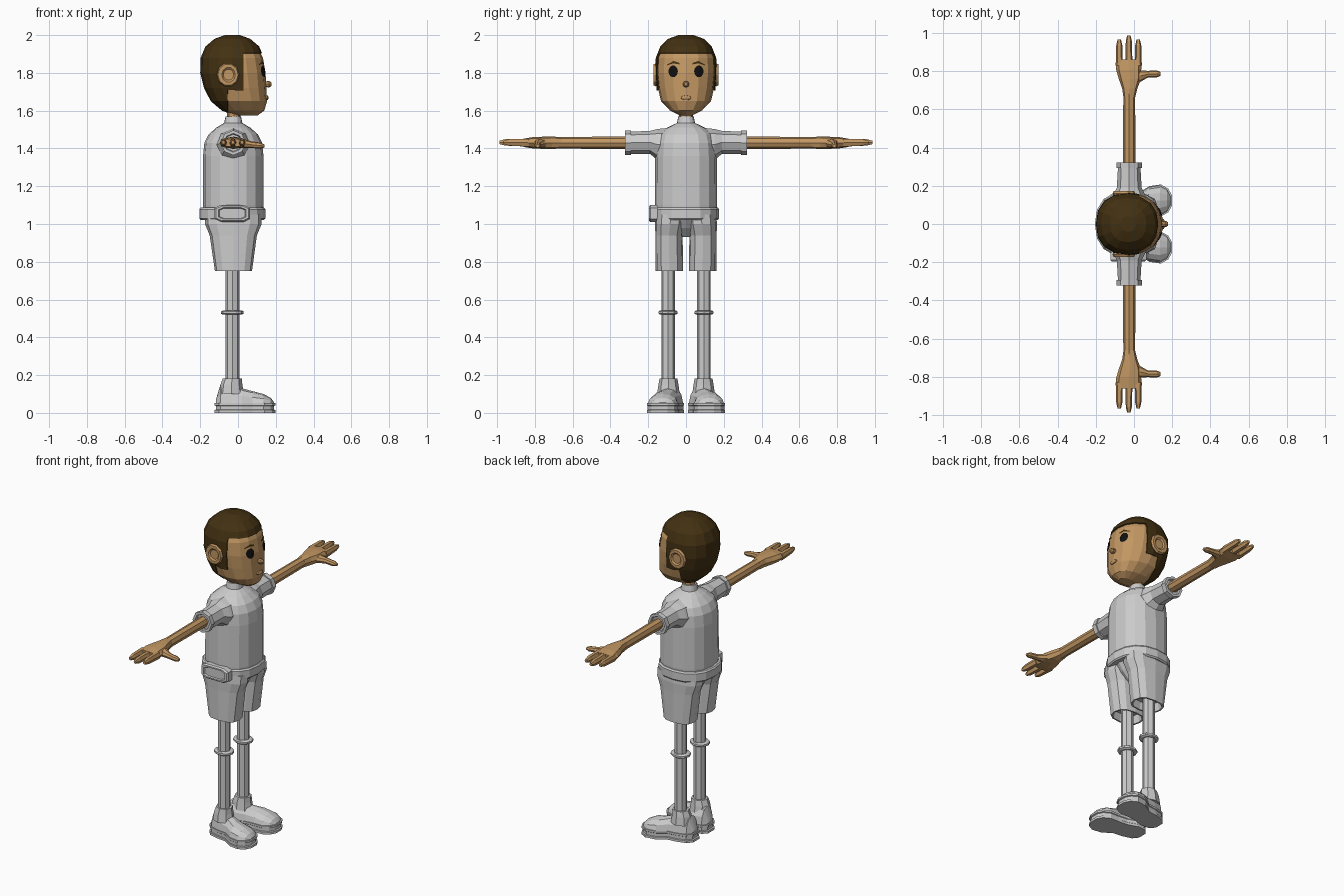
import bpy, bmesh, math
from mathutils import Vector
from mathutils.bvhtree import BVHTree


def material(name, rgb):
    m = bpy.data.materials.new(name)
    m.diffuse_color = (*rgb, 1)
    return m


GREY = material("light grey", (0.6, 0.6, 0.6))
SKIN = material("tan skin", (0.54, 0.31, 0.125))
HAIR = material("dark brown", (0.055, 0.03, 0.006))
BLACK = material("black", (0.005, 0.005, 0.005))


def finish(name, bm, mat, mirror=False):
    bmesh.ops.recalc_face_normals(bm, faces=bm.faces[:])
    me = bpy.data.meshes.new(name)
    bm.to_mesh(me)
    bm.free()
    me.materials.append(mat)
    ob = bpy.data.objects.new(name, me)
    bpy.context.collection.objects.link(ob)
    if mirror:
        mod = ob.modifiers.new("mirror", 'MIRROR')
        mod.use_axis = (False, True, False)
    return ob


def skin_rings(rings):
    """Closed mesh through a list of point rings."""
    bm = bmesh.new()
    vs = [[bm.verts.new(p) for p in r] for r in rings]
    n = len(vs[0])
    for a, b in zip(vs, vs[1:]):
        for i in range(n):
            j = (i + 1) % n
            bm.faces.new((a[i], a[j], b[j], b[i]))
    bm.faces.new(vs[0])
    bm.faces.new(vs[-1])
    return bm


def loft_bm(rings, n=8, axis='z', p=2.0, phase=0.0, floor=None):
    """rings: (position on axis, centre a, centre b, radius a, radius b)."""
    out = []
    for t, ca, cb, ra, rb in rings:
        pts = []
        for i in range(n):
            w = 2 * math.pi * (i + phase) / n
            c, s = math.cos(w), math.sin(w)
            a = ca + ra * math.copysign(abs(c) ** (2 / p), c)
            b = cb + rb * math.copysign(abs(s) ** (2 / p), s)
            if floor is not None:
                b = max(b, floor)
            pts.append({'z': (a, b, t), 'y': (a, t, b), 'x': (t, a, b)}[axis])
        out.append(pts)
    return skin_rings(out)


def loft(name, rings, mat, mirror=False, **kw):
    return finish(name, loft_bm(rings, **kw), mat, mirror)


# Head and hair share one set of rings
HEAD = [(1.575, .045, 0, .065, .04), (1.60, .03, 0, .115, .09),
        (1.65, .008, 0, .152, .138), (1.72, -.012, 0, .168, .155),
        (1.80, -.024, 0, .176, .164), (1.88, -.03, 0, .168, .16),
        (1.94, -.03, 0, .142, .136), (1.98, -.03, 0, .095, .095),
        (2.0, -.03, 0, .04, .04)]
skull = [(z - (.008 if z > 1.9 else 0), x, y, a - .006, b - .006)
         for z, x, y, a, b in HEAD]
bm = loft_bm(skull, n=16, p=2.3)
face_tree = BVHTree.FromBMesh(bm)
finish("head", bm, SKIN)

bm = loft_bm(HEAD, n=16, p=2.3)
for co, no in (((.03, 0, 0), (1, 0, 0)), ((-.055, 0, 0), (1, 0, 0)),
               ((0, 0, 1.905), (0, 0, 1)), ((0, 0, 1.72), (0, 0, 1))):
    bmesh.ops.bisect_plane(bm, geom=bm.verts[:] + bm.edges[:] + bm.faces[:],
                           plane_co=co, plane_no=no)


def is_face(f):
    c = f.calc_center_median()
    return (c.z < 1.905 and c.x > .03) or (c.z < 1.72 and c.x > -.055)


bmesh.ops.delete(bm, geom=[f for f in bm.faces if is_face(f)], context='FACES')
hair = finish("hair", bm, HAIR)
sol = hair.modifiers.new("thickness", 'SOLIDIFY')
sol.thickness = .012
sol.offset = -1


# Painted face details laid on the head surface
def decal(name, outline, mat, mirror=True):
    bm = bmesh.new()

    def put(y, z):
        hit = face_tree.ray_cast(Vector((1, y, z)), Vector((-1, 0, 0)))[0]
        return bm.verts.new((hit.x + .005, y, z))
    mid = put(sum(q[0] for q in outline) / len(outline),
              sum(q[1] for q in outline) / len(outline))
    vs = [put(*q) for q in outline]
    for i in range(len(vs)):
        bm.faces.new((mid, vs[i - 1], vs[i]))
    finish(name, bm, mat, mirror)


def oval(y, z, ry, rz, n=14):
    return [(y + ry * math.cos(2 * math.pi * i / n),
             z + rz * math.sin(2 * math.pi * i / n)) for i in range(n)]


decal("eye", oval(.068, 1.808, .025, .031), BLACK)
decal("eyebrow", [(.035, 1.845), (.065, 1.856), (.1, 1.84),
                  (.1, 1.845), (.065, 1.863), (.035, 1.853)], HAIR)
loft("nose", [(.14, 0, 1.74, .014, .014), (.165, 0, 1.74, .017, .017),
              (.178, 0, 1.74, .009, .009)], SKIN, axis='x')
loft("lips", [(.14, 0, 1.668, .03, .015), (.157, 0, 1.668, .026, .012),
              (.161, 0, 1.668, .014, .005)], SKIN, axis='x')
loft("ear", [(.13, -.053, 1.79, .045, .05), (.16, -.053, 1.79, .06, .064),
             (.172, -.053, 1.79, .054, .058), (.172, -.05, 1.79, .036, .04),
             (.164, -.05, 1.79, .028, .03)], SKIN, True, n=10, axis='y')

# Neck, shirt and sleeves
loft("neck", [(1.52, -.025, 0, .036, .036), (1.62, -.02, 0, .036, .036)], SKIN)
loft("shirt", [(1.03, -.025, 0, .157, .16), (1.1, -.025, 0, .16, .165),
               (1.36, -.025, 0, .16, .163), (1.43, -.025, 0, .153, .158),
               (1.475, -.025, 0, .13, .145), (1.51, -.025, 0, .09, .1),
               (1.535, -.025, 0, .048, .048), (1.57, -.025, 0, .041, .041)],
     GREY, n=16, p=2.3)
loft("sleeve", [(.08, -.025, 1.42, .10, .09), (.15, -.025, 1.42, .085, .083),
                (.19, -.025, 1.432, .065, .061), (.31, -.025, 1.43, .058, .058)],
     GREY, True, axis='y')
loft("sleeve_cuff", [(.292, -.025, 1.43, .066, .066), (.322, -.025, 1.43, .066, .066),
                     (.322, -.025, 1.43, .05, .05), (.312, -.025, 1.43, .045, .045)],
     GREY, True, axis='y')

# Arms and hands
loft("arm", [(.28, -.025, 1.43, .033, .033), (.68, -.025, 1.43, .031, .031)],
     SKIN, True, axis='y')
loft("palm", [(.66, -.025, 1.43, .03, .03), (.71, -.022, 1.43, .04, .033),
              (.76, -.022, 1.43, .058, .032), (.81, -.028, 1.43, .066, .03),
              (.86, -.028, 1.43, .066, .022)], SKIN, True, axis='y', p=2.6)
for name, x, tip in (("outer_finger", -.077, .965), ("middle_finger", -.027, .987),
                     ("index_finger", .022, .965)):
    loft(name, [(.83, x, 1.43, .019, .023), (tip - .03, x, 1.432, .016, .019),
                (tip, x, 1.432, .009, .01)], SKIN, True, n=6, axis='y', p=2.5)
loft("thumb", [(-.01, .76, 1.43, .055, .025), (.035, .775, 1.425, .03, .023),
               (.07, .784, 1.42, .018, .018), (.12, .786, 1.415, .018, .016),
               (.14, .786, 1.413, .01, .008)], SKIN, True, axis='x')

# Belt and side buckle
loft("belt", [(1.022, -.03, 0, .168, .168), (1.03, -.03, 0, .175, .175),
              (1.078, -.03, 0, .175, .175), (1.087, -.03, 0, .168, .168)],
     GREY, n=16, p=2.3)
loft("buckle", [(-.15, -.03, 1.056, .098, .047), (-.188, -.03, 1.056, .098, .047),
                (-.197, -.03, 1.056, .09, .04), (-.197, -.03, 1.056, .075, .032),
                (-.189, -.03, 1.056, .07, .028)],
     GREY, axis='y', p=4, phase=.5)

# Shorts
loft("shorts_seat", [(.93, -.025, 0, .06, .025), (.98, -.025, 0, .11, .08),
                     (1.05, -.025, 0, .156, .16)], GREY, n=12)
loft("shorts_leg", [(.80, -.024, .088, .08, .06), (.75, -.024, .088, .088, .064),
                    (.75, -.024, .088, .098, .073), (.94, -.025, .09, .125, .072),
                    (1.0, -.025, .084, .15, .08), (1.05, -.025, .08, .15, .08)],
     GREY, True, n=12, p=2.6)

# Legs, knee rings and ankle cuffs
loft("leg", [(.1, -.03, .095, .037, .036), (.82, -.03, .095, .037, .036)], GREY, True)
loft("knee_ring", [(.52, -.03, .095, .05, .045), (.525, -.03, .095, .06, .052),
                   (.537, -.03, .095, .06, .052), (.542, -.03, .095, .05, .045)],
     GREY, True, n=10)
loft("ankle_cuff", [(.1, -.035, .093, .066, .06), (.15, -.035, .093, .058, .053),
                    (.183, -.03, .093, .05, .047), (.183, -.03, .093, .04, .038)],
     GREY, True)

# Shoes: (x, centre y, half width, upper height)
FOOT = [(-.125, .075, .03, .07), (-.1, .076, .06, .15), (-.04, .082, .071, .14),
        (.02, .096, .064, .13), (.08, .118, .08, .115), (.14, .123, .084, .10),
        (.18, .123, .062, .08), (.199, .123, .026, .056)]
layers = []
for z, k in ((0, 1), (.014, 1), (.017, .95), (.037, .95), (.04, 1), (.052, 1)):
    side = [((x - .037) * k + .037, y + w * k, z) for x, y, w, h in FOOT]
    back = [((x - .037) * k + .037, y - w * k, z) for x, y, w, h in reversed(FOOT)]
    layers.append(side + back)
finish("sole", skin_rings(layers), GREY, True)
loft("shoe_upper", [((x - .037) * .95 + .037, y, .05, w * .94, h - .05)
                    for x, y, w, h in FOOT],
     GREY, True, n=12, axis='x', floor=.045)
